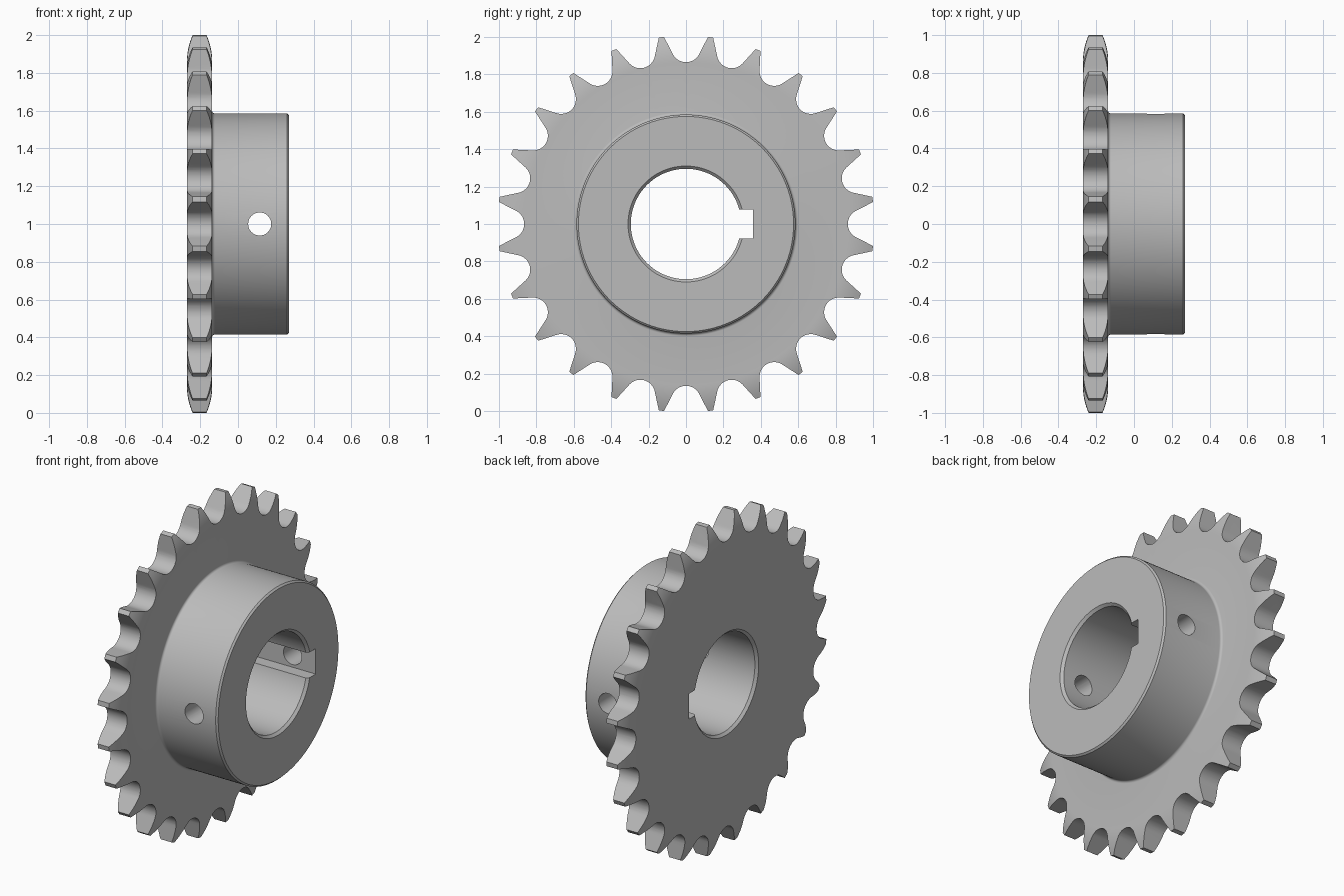
import bpy, bmesh
from math import sin, cos, radians, pi
from mathutils import Matrix, Vector

cube = bpy.data.objects.get("Cube")
if cube:
    bpy.data.objects.remove(cube, do_unlink=True)

TEETH = 24
BACK, FACE, END = -0.27, -0.137, 0.27      # plate back, plate front, hub end along x
BORE, HUB = 0.295, 0.588
LAND = radians(6.7)                        # half angle of a tooth gap at the tip
TIP = 1 / cos(LAND)
SHIFT = Matrix.Translation((0, 0, 1))      # axle height

steel = bpy.data.materials.new("plain steel grey")
steel.use_nodes = True
GREY = (0.5, 0.5, 0.5, 1)
steel.diffuse_color = GREY
steel.node_tree.nodes["Principled BSDF"].inputs["Base Color"].default_value = GREY


def make_object(name, bm):
    bmesh.ops.recalc_face_normals(bm, faces=bm.faces)
    bm.transform(SHIFT)
    mesh = bpy.data.meshes.new(name)
    bm.to_mesh(mesh)
    bm.free()
    mesh.materials.append(steel)
    obj = bpy.data.objects.new(name, mesh)
    bpy.context.collection.objects.link(obj)
    return obj


def revolve(name, profile, steps):
    """Turn a closed (x, radius) profile around the x axis."""
    bm = bmesh.new()
    verts = [bm.verts.new((x, 0, r)) for x, r in profile]
    edges = [bm.edges.new((v, verts[i - 1])) for i, v in enumerate(verts)]
    bmesh.ops.spin(bm, geom=verts + edges, cent=(0, 0, 0), axis=(1, 0, 0),
                   angle=2 * pi, steps=steps, use_merge=True)
    bmesh.ops.remove_doubles(bm, verts=bm.verts, dist=1e-5)
    return make_object(name, bm)


def cut(target, cutter):
    cutter.hide_render = True
    mod = target.modifiers.new(cutter.name, "BOOLEAN")
    mod.operation, mod.solver, mod.object = "DIFFERENCE", "EXACT", cutter
    bpy.ops.object.modifier_apply(modifier=mod.name)
    bpy.data.objects.remove(cutter, do_unlink=True)


# Turned blank: plate with rounded rim, filleted hub and chamfered bore
mid, half, tip_half = (BACK + FACE) / 2, (FACE - BACK) / 2, 0.037
rim = []
for i in range(9):
    t = i / 8
    rim.append((half - (half - tip_half) * t ** 2, 0.865 + (TIP - 0.865) * t))
profile = [(BACK, BORE + 0.015)]
profile += [(mid - w, r) for w, r in rim]
profile += [(mid + w, r) for w, r in reversed(rim)]
fillet = 0.015
for i in range(6):
    a = i / 5 * pi / 2
    profile.append((FACE + fillet * (1 - cos(a)), HUB - 0.003 + fillet * (1 - sin(a))))
profile += [(END - 0.01, HUB - 0.003), (END, HUB - 0.013), (END, BORE + 0.015),
            (END - 0.015, BORE), (BACK + 0.015, BORE)]
sprocket = revolve("sprocket", profile, 192)
bpy.context.view_layer.objects.active = sprocket
sprocket.select_set(True)

# Gaps between teeth: round roller seat with straight flanks
seat, centre = 0.079, 0.944
gap = []
for i in range(17):
    a = radians(-63 + 126 * i / 16)
    gap.append((seat * sin(a), centre - seat * cos(a)))
for r in (TIP, 1.1):
    gap.append((r * sin(LAND), r * cos(LAND)))
for r in (1.1, TIP):
    gap.append((-r * sin(LAND), r * cos(LAND)))
bm = bmesh.new()
for k in range(TEETH):
    turn = Matrix.Rotation(2 * pi * k / TEETH, 3, "X")
    face = bm.faces.new([bm.verts.new(turn @ Vector((-0.4, y, z))) for y, z in gap])
    out = bmesh.ops.extrude_face_region(bm, geom=[face])["geom"]
    bmesh.ops.translate(bm, vec=(0.4, 0, 0),
                        verts=[v for v in out if isinstance(v, bmesh.types.BMVert)])
cut(sprocket, make_object("tooth_gaps", bm))

# Keyway along the bore
bm = bmesh.new()
bmesh.ops.create_cube(bm, size=1, matrix=Matrix.Translation((0, 0.179, 0))
                      @ Matrix.Diagonal((1, 0.358, 0.154, 1)))
cut(sprocket, make_object("keyway", bm))

# Set screw hole through both hub walls
bm = bmesh.new()
bmesh.ops.create_cone(bm, cap_ends=True, segments=48, radius1=0.061, radius2=0.061,
                      depth=2, matrix=Matrix.Translation((0.115, 0, 0))
                      @ Matrix.Rotation(pi / 2, 4, "X"))
cut(sprocket, make_object("screw_hole", bm))

bpy.ops.object.shade_smooth_by_angle(angle=radians(25))
